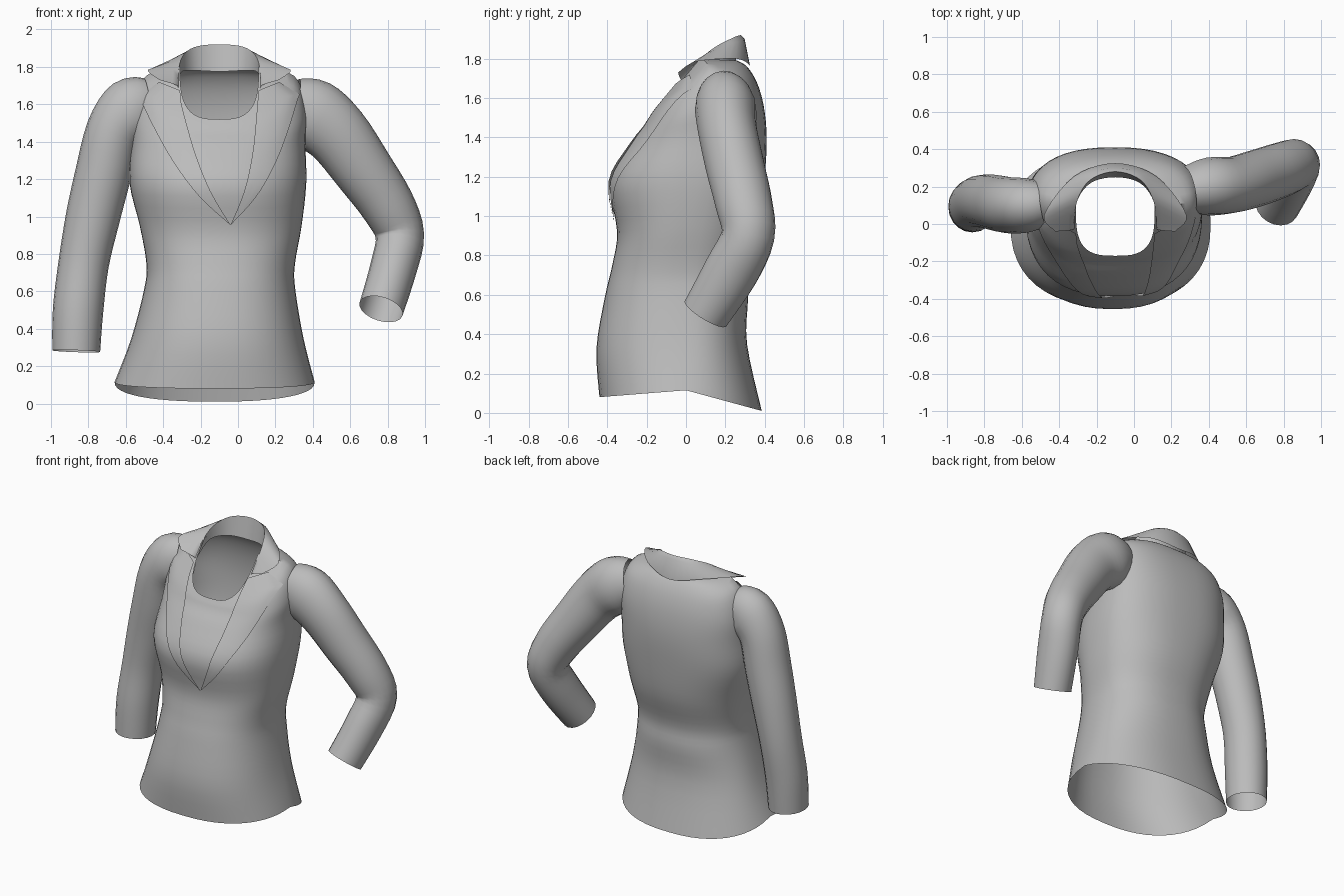
import bpy, bmesh, math
from mathutils import Vector
from mathutils.bvhtree import BVHTree

cube = bpy.data.objects.get("Cube")
if cube:
    bpy.data.objects.remove(cube, do_unlink=True)

GREY = (0.5, 0.5, 0.5, 1)
cloth = bpy.data.materials.new("grey_cloth")
cloth.use_nodes = True
cloth.diffuse_color = GREY
cloth.node_tree.nodes["Principled BSDF"].inputs["Base Color"].default_value = GREY
MID = -0.1  # body centre line


def smooth(rows, steps):
    """Catmull-Rom interpolation of rows of numbers."""
    rows = [Vector(r) for r in rows]
    out = []
    for i in range(len(rows) - 1):
        a, b, c, d = (rows[min(max(i + k, 0), len(rows) - 1)] for k in (-1, 0, 1, 2))
        for s in range(steps):
            t = s / steps
            out.append(0.5 * (2 * b + (c - a) * t + (2 * a - 5 * b + 4 * c - d) * t * t
                              + (3 * b - a - 3 * c + d) * t ** 3))
    return out + [rows[-1]]


def loft(name, rings, closed=True, angle=50):
    """Skin rows of points into an open sheet or tube."""
    bm = bmesh.new()
    grid = [[bm.verts.new(p) for p in ring] for ring in rings]
    n = len(grid[0])
    for lo, hi in zip(grid, grid[1:]):
        for j in range(n if closed else n - 1):
            k = (j + 1) % n
            bm.faces.new((lo[j], lo[k], hi[k], hi[j]))
    bmesh.ops.remove_doubles(bm, verts=bm.verts, dist=0.0005)
    bm.normal_update()
    tree = BVHTree.FromBMesh(bm)
    mesh = bpy.data.meshes.new(name)
    bm.to_mesh(mesh)
    bm.free()
    mesh.materials.append(cloth)
    obj = bpy.data.objects.new(name, mesh)
    bpy.context.collection.objects.link(obj)
    bpy.ops.object.select_all(action="DESELECT")
    obj.select_set(True)
    bpy.context.view_layer.objects.active = obj
    bpy.ops.object.shade_smooth_by_angle(angle=math.radians(angle))
    return tree


def power(v, p):
    return math.copysign(abs(v) ** p, v)


# Torso: right x, left x, front y z, side y z, back y z, roundness
body = [
    (-.66, .41, -.44, .08, 0, .115, .385, .01, .85),
    (-.57, .35, -.455, .33, 0, .35, .31, .35, .85),
    (-.50, .305, -.41, .60, 0, .62, .315, .58, .85),
    (-.49, .305, -.375, .75, 0, .75, .31, .73, .85),
    (-.525, .34, -.35, .92, .02, .95, .37, .95, .85),
    (-.58, .365, -.385, 1.17, .07, 1.18, .40, 1.2, .82),
    (-.57, .36, -.285, 1.36, .11, 1.40, .41, 1.4, .82),
    (-.56, .365, -.215, 1.45, .12, 1.57, .395, 1.56, .8),
    (-.51, .32, -.19, 1.49, .12, 1.73, .36, 1.68, .78),
    (-.42, .22, -.18, 1.505, .1, 1.785, .31, 1.76, .72),
    (-.31, .11, -.17, 1.52, .07, 1.80, .26, 1.79, .65)]
rings = []
for xr, xl, yf, zf, ys, zs, yb, zb, p in smooth(body, 4):
    ring = []
    for j in range(48):
        a = math.tau * j / 48
        s, c = power(math.sin(a), p), power(math.cos(a), p)
        ye, ze = (yf, zf) if c > 0 else (yb, zb)
        ring.append(((xr + xl) / 2 + s * (xl - xr) / 2,
                     ys + (ye - ys) * abs(c), zs + (ze - zs) * abs(c)))
    rings.append(ring)
torso = loft("torso", rings)


# Sleeves: x, y, z, half width, half depth
def sleeve(name, path):
    pts = smooth(path, 4)
    tube = []
    for i, q in enumerate(pts):
        along = (Vector(pts[min(i + 1, len(pts) - 1)][:3])
                 - Vector(pts[max(i - 1, 0)][:3])).normalized()
        side = along.cross(Vector((0, 1, 0))).normalized()
        depth = side.cross(along)
        tube.append([Vector(q[:3]) + side * q[3] * math.cos(math.tau * j / 20)
                     + depth * q[4] * math.sin(math.tau * j / 20) for j in range(20)])
    loft(name, tube)


sleeve("left_sleeve", [
    (.29, .18, 1.58, .16, .13), (.40, .20, 1.545, .19, .155), (.53, .21, 1.44, .175, .15),
    (.67, .25, 1.25, .16, .15), (.80, .295, 1.06, .145, .145), (.865, .315, .90, .13, .135),
    (.83, .23, .72, .125, .14), (.765, .10, .505, .12, .125)])
sleeve("right_sleeve", [
    (-.48, .11, 1.59, .15, .12), (-.57, .10, 1.565, .175, .145), (-.665, .10, 1.45, .15, .15),
    (-.72, .11, 1.23, .15, .15), (-.775, .12, 1.0, .145, .145), (-.825, .12, .75, .135, .14),
    (-.855, .10, .50, .135, .14), (-.865, .09, .28, .128, .135)])

# Lapels: thin sheets resting on the chest (half widths of fold and edge, heights)
lapel = [(0, .95, 0, .95), (.09, 1.13, .15, 1.10), (.15, 1.32, .27, 1.28),
         (.185, 1.49, .365, 1.48), (.205, 1.61, .43, 1.65)]
notch = [(.21, 1.67, .32, 1.715)]
for sign, name in ((-1, "right_lapel"), (1, "left_lapel")):
    sheet = []
    for wi, zi, wo, zo in smooth(lapel, 4) + notch:
        row = []
        for k in range(9):
            w, z = wi + (wo - wi) * k / 8, zi + (zo - zi) * k / 8
            centre = -.04 - .06 * min((z - .95) / .65, 1)
            x = centre + sign * w
            hit = torso.ray_cast(Vector((x, -2, z)), Vector((0, 1, 0)))[0]
            if hit is None:
                hit = torso.find_nearest(Vector((x, 0, z)))[0]
            row.append(hit + Vector((0, -.012, .004)))
        sheet.append(row)
    loft(name, sheet, closed=False)


# Collar: stand rises from the neck, then folds over to the outer edge
def arc(half):
    """Mirror a half edge (offset, y, z) about the body centre and smooth it."""
    full = [(MID - w, y, z) for w, y, z in half]
    full += [(MID + w, y, z) for w, y, z in reversed(half[:-1])]
    return smooth(full, 5)


base = arc([(.215, -.02, 1.68), (.205, .12, 1.77), (.13, .22, 1.78), (0, .25, 1.775)])
crest = arc([(.225, -.03, 1.70), (.205, .12, 1.84), (.135, .235, 1.905), (0, .28, 1.92)])
fold = arc([(.25, -.035, 1.71), (.235, .125, 1.84), (.15, .26, 1.885), (0, .298, 1.90)])
outer = arc([(.32, -.04, 1.73), (.38, .05, 1.785), (.22, .255, 1.80), (0, .325, 1.765)])
loft("collar", [base, crest, fold, outer], closed=False, angle=60)
